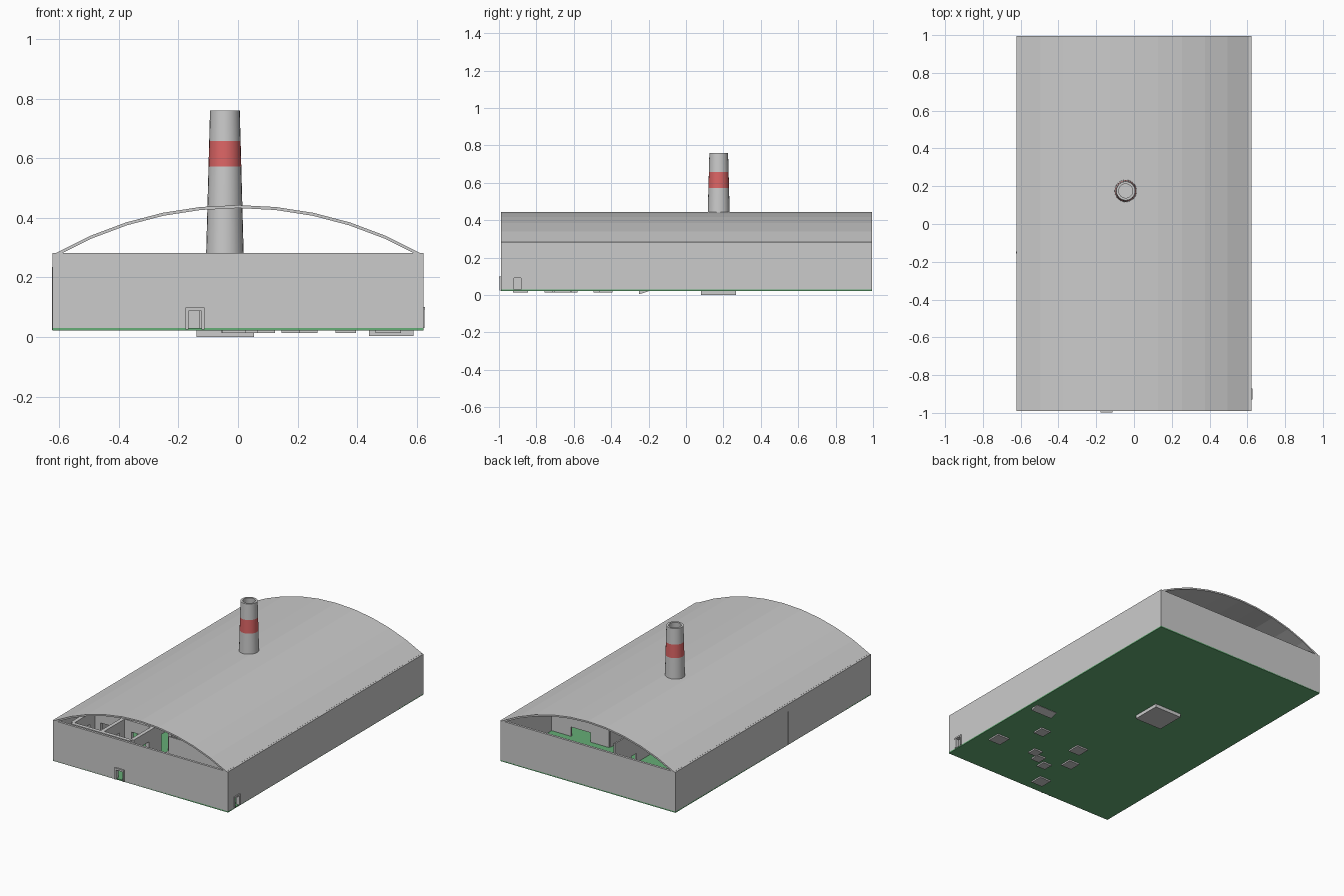
import bpy, bmesh, math
from mathutils import Vector

if "Cube" in bpy.data.objects:
    bpy.data.objects.remove(bpy.data.objects["Cube"])


def material(name, color):
    m = bpy.data.materials.new(name)
    m.diffuse_color = (*color, 1)
    m.use_nodes = True
    m.node_tree.nodes["Principled BSDF"].inputs["Base Color"].default_value = m.diffuse_color
    return m


GREEN = material("floor_green", (0.13, 0.42, 0.18))
RED = material("band_red", (0.72, 0.13, 0.13))


def finish(name, bm, mat=None):
    bmesh.ops.recalc_face_normals(bm, faces=bm.faces)
    me = bpy.data.meshes.new(name)
    bm.to_mesh(me)
    bm.free()
    ob = bpy.data.objects.new(name, me)
    bpy.context.collection.objects.link(ob)
    if mat:
        me.materials.append(mat)
    return ob


def prism(name, pts, axis, lo, hi, mat=None):
    """Extrude a (horizontal, z) profile along x or y."""
    bm = bmesh.new()

    def place(h, z):
        return (lo, h, z) if axis == "x" else (h, lo, z)
    face = bm.faces.new([bm.verts.new(place(h, z)) for h, z in pts])
    ext = bmesh.ops.extrude_face_region(bm, geom=[face])
    shift = Vector((hi - lo, 0, 0) if axis == "x" else (0, hi - lo, 0))
    bmesh.ops.translate(bm, vec=shift, verts=[v for v in ext["geom"] if isinstance(v, bmesh.types.BMVert)])
    return finish(name, bm, mat)


def box(name, x0, x1, y0, y1, z0, z1, mat=None):
    return prism(name, [(x0, z0), (x1, z0), (x1, z1), (x0, z1)], "y", y0, y1, mat)


def wall(name, axis, lo, hi, a, b, z1, doors=(), half=0.025, top=0.09, z0=0.024):
    """Wall panel from a to b with door notches at the given centres."""
    pts = [(a, z0)]
    for d in doors:
        pts += [(d - half, z0), (d - half, top), (d + half, top), (d + half, z0)]
    pts += [(b, z0), (b, z1), (a, z1)]
    return prism(name, pts, axis, lo, hi)


def lathe(name, pts, center, mat=None, n=24):
    """Revolve a closed (radius, z) loop."""
    bm = bmesh.new()
    rings = []
    for i in range(n):
        a = math.tau * i / n
        rings.append([bm.verts.new((center[0] + r * math.cos(a), center[1] + r * math.sin(a), z)) for r, z in pts])
    k = len(pts)
    for i in range(n):
        p, q = rings[i], rings[(i + 1) % n]
        for j in range(k):
            bm.faces.new((p[j], q[j], q[(j + 1) % k], p[(j + 1) % k]))
    ob = finish(name, bm, mat)
    bpy.context.view_layer.objects.active = ob
    bpy.ops.object.select_all(action="DESELECT")
    ob.select_set(True)
    bpy.ops.object.shade_smooth_by_angle(angle=math.radians(30))
    return ob


# Floor slab and outer walls
W, F, B, T, H = 0.622, -0.99, 0.995, 0.015, 0.282
box("floor", -W, W, F, B, 0.022, 0.03, GREEN)
wall("front_wall", "y", F, F + T, -W, W, H, [-0.145])
wall("back_wall", "y", B - T, B, -W, W, H)
wall("left_wall", "x", -W, -W + T, F + T, B - T, H)
wall("right_wall", "x", W - T, W, F + T, B - T, H, [-0.9])

# Door frames: two posts and a rounded lintel
for s in (-1, 1):
    box("front_door_post", -0.145 + s * 0.027 - 0.005, -0.145 + s * 0.027 + 0.005, F - 0.008, F + T + 0.004, 0.025, 0.09)
    box("side_door_post", W - T - 0.004, W + 0.005, -0.9 + s * 0.024 - 0.005, -0.9 + s * 0.024 + 0.005, 0.03, 0.095)
box("front_door_lintel", -0.177, -0.113, F - 0.009, F + T + 0.004, 0.087, 0.099)
box("side_door_lintel", W - T - 0.004, W + 0.006, -0.93, -0.87, 0.09, 0.1)

# Thin arched roof shell, open at both gables
R = 1.243
arc = [0.513 * i / 5 for i in range(-5, 6)]
outer = [(R * math.sin(a), 0.443 - R + R * math.cos(a)) for a in arc]
inner = [((R - 0.01) * math.sin(a), 0.443 - R + (R - 0.01) * math.cos(a)) for a in arc]
prism("arched_roof", outer + inner[::-1], "y", F, B)

# Chimney with red band, standing on a foundation block
C = (-0.044, 0.175)


def radius(z):
    return 0.05 + 0.013 * (0.76 - z) / 0.48


def stack(name, z0, z1, mat=None):
    return lathe(name, [(radius(z0), z0), (radius(z1), z1), (0.037, z1), (0.044, z0)], C, mat)


box("chimney_foundation", -0.14, 0.053, 0.08, 0.267, 0.0, 0.05)
stack("chimney_lower", 0.045, 0.572)
stack("chimney_band", 0.572, 0.658, RED)
stack("chimney_upper", 0.658, 0.76)

# Inner partitions
P = 0.235
wall("long_partition", "x", -0.05, -0.04, -0.43, 0.08, P, [-0.3])
wall("long_partition_rear", "x", -0.05, -0.04, 0.267, 0.79, P, [0.6])
wall("left_partition", "y", -0.155, -0.145, -W - 0.003, -0.05, P, [-0.3])
wall("cross_partition", "y", -0.435, -0.425, -0.04, W - T, P, [0.2])
wall("rear_room_wall", "y", 0.485, 0.495, 0.2, W - T, P, [0.4], half=0.07)
wall("rear_room_side", "x", 0.195, 0.205, 0.18, 0.485, P)
wall("rear_room_front", "y", 0.18, 0.19, 0.205, W - T, P, [0.45], half=0.1)
wall("front_room_wall", "y", -0.705, -0.695, 0.0, W - T, P, [0.3])

# Thick-walled front rooms with large doorways
for y in (-0.9, -0.67, -0.44):
    wall("office_cross_wall", "y", y - 0.012, y + 0.012, -0.55, -0.13, 0.25, [-0.45, -0.23], half=0.05, top=0.18, z0=0.03)
for x in (-0.55, -0.34, -0.13):
    wall("office_long_wall", "x", x - 0.012, x + 0.012, -0.888, -0.452, 0.25, [-0.785, -0.555], half=0.05, top=0.18, z0=0.03)

# Machine plinths that reach just below the floor
for x, y, s, z in [(0.505, -0.66, 0.085, 0.1), (0.362, -0.427, 0.07, 0.08), (0.055, -0.455, 0.08, 0.1),
                   (-0.018, -0.617, 0.075, 0.1), (-0.014, -0.885, 0.08, 0.09), (0.237, -0.64, 0.06, 0.06),
                   (0.176, -0.685, 0.06, 0.08), (0.094, -0.727, 0.06, 0.1)]:
    box("machine_plinth", x - s / 2, x + s / 2, y - s / 2, y + s / 2, 0.013, z)

# Sloping ramp that dips below the floor
prism("sunken_ramp", [(-0.25, 0.004), (-0.2, 0.02), (-0.2, 0.05), (-0.25, 0.05)], "x", 0.44, 0.59)
